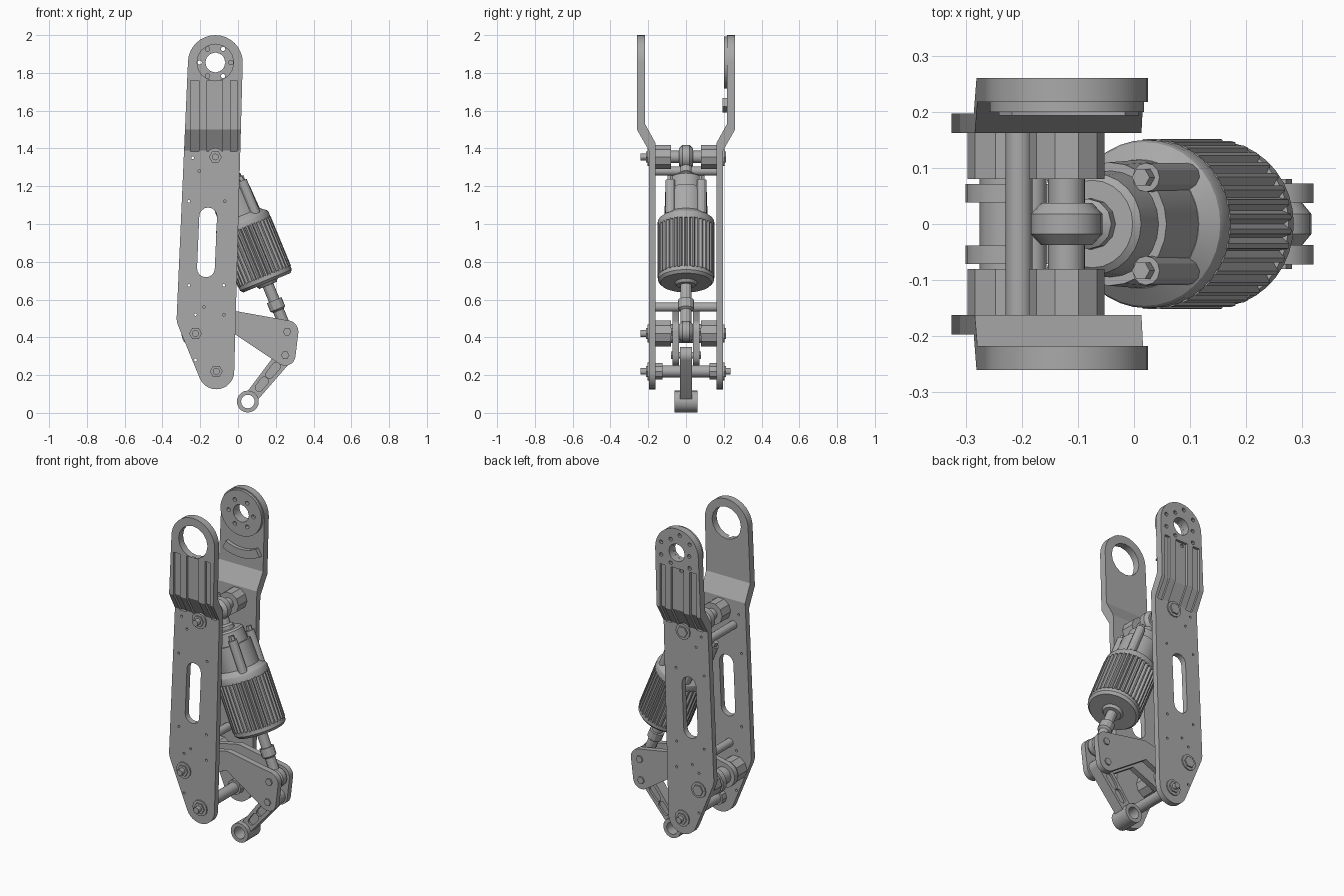
import bpy, bmesh, math
from mathutils import Matrix, Vector
from mathutils.geometry import convex_hull_2d

if "Cube" in bpy.data.objects:
    bpy.data.objects.remove(bpy.data.objects["Cube"], do_unlink=True)

metal = bpy.data.materials.new("grey_metal")
metal.use_nodes = True
metal.diffuse_color = (0.4, 0.4, 0.4, 1)
metal.node_tree.nodes["Principled BSDF"].inputs["Base Color"].default_value = (0.4, 0.4, 0.4, 1)


def finish(name, bm):
    bmesh.ops.recalc_face_normals(bm, faces=bm.faces)
    mesh = bpy.data.meshes.new(name)
    bm.to_mesh(mesh)
    bm.free()
    mesh.materials.append(metal)
    obj = bpy.data.objects.new(name, mesh)
    bpy.context.collection.objects.link(obj)
    return obj


def extrude(bm, points, direction):
    face = bm.faces.new([bm.verts.new(p) for p in points])
    out = bmesh.ops.extrude_face_region(bm, geom=[face])
    moved = [g for g in out["geom"] if isinstance(g, bmesh.types.BMVert)]
    bmesh.ops.translate(bm, verts=moved, vec=direction)


def hull(circles, n):
    pts = [Vector((x + r * math.cos(math.tau * k / n), z + r * math.sin(math.tau * k / n)))
           for x, z, r in circles for k in range(n)]
    return [pts[i] for i in convex_hull_2d(pts)]


def prisms(name, shapes, n=20):
    """Each shape is (circles, y0, y1): the hull of the circles extruded along y."""
    bm = bmesh.new()
    for circles, y0, y1 in shapes:
        extrude(bm, [(p.x, y0, p.y) for p in hull(circles, n)], (0, y1 - y0, 0))
    return finish(name, bm)


def side_strips(name, profile, spans, s):
    """A y-z profile extruded along x over each span."""
    bm = bmesh.new()
    for x0, x1 in spans:
        extrude(bm, [(x0, s * y, z) for y, z in profile], (x1 - x0, 0, 0))
    return finish(name, bm)


def boolean(obj, cutter, op="DIFFERENCE"):
    mod = obj.modifiers.new("cut", "BOOLEAN")
    mod.object, mod.operation, mod.solver = cutter, op, "EXACT"
    bpy.context.view_layer.objects.active = obj
    bpy.ops.object.modifier_apply(modifier=mod.name)
    bpy.data.objects.remove(cutter, do_unlink=True)


def lathe(name, profile, matrix, n=24, groove=0):
    """Spin (radius, height) pairs; every third column is sunk by groove."""
    bm = bmesh.new()
    rings = []
    for r, t in profile:
        ring = []
        for k in range(n):
            rr = r - (groove if k % 3 == 0 else 0)
            a = math.tau * k / n
            ring.append(bm.verts.new((rr * math.cos(a), rr * math.sin(a), t)))
        rings.append(ring)
    for a, b in zip(rings, rings[1:]):
        for k in range(n):
            j = (k + 1) % n
            bm.faces.new((a[k], a[j], b[j], b[k]))
    bm.faces.new(rings[0])
    bm.faces.new(rings[-1])
    bm.transform(matrix)
    return finish(name, bm)


# Pivot positions in x, z
HIP, TOP, KNEE, FOOT = (-0.12, 1.855), (-0.12, 1.355), (-0.225, 0.42), (-0.115, 0.22)
ROD, LINK, TIP = (0.26, 0.43), (0.25, 0.305), (0.052, 0.06)

# Side plates: outline crossed with a joggled side profile
OUTLINE = [(*HIP, 0.145), (-0.23, 0.5, 0.095), (*FOOT, 0.095)]
BEND = [(0.26, 2.1), (0.26, 1.5), (0.197, 1.39), (0.197, 0), (0.162, 0),
        (0.162, 1.43), (0.217, 1.53), (0.217, 2.1)]
RECESS = [(0.3, 1.76), (0.245, 1.76), (0.245, 1.5), (0.18, 1.385), (0.3, 1.385)]
CHANNELS = [(-0.252, -0.207), (-0.165, -0.082), (-0.04, -0.006)]
PINHOLES = [(-0.24, 1.35), (-0.205, 1.28), (-0.26, 1.12), (-0.07, 1.12), (-0.26, 0.675),
            (-0.075, 0.675), (-0.18, 0.56), (-0.225, 0.52), (-0.075, 0.52), (-0.225, 0.28)]
for s, side in ((-1, "front"), (1, "back")):
    plate = prisms(side + "_side_plate", [(OUTLINE, s * 0.1, s * 0.3)], 32)
    boolean(plate, side_strips("bend", BEND, [(-0.6, 0.4)], s), "INTERSECT")
    boolean(plate, side_strips("channels", RECESS, CHANNELS, s))
    holes = [([(-0.158, 1.04, 0.047), (-0.17, 0.765, 0.047)], s * 0.1, s * 0.3)]
    holes += [([(x, z, 0.007)], s * 0.1, s * 0.3) for x, z in PINHOLES]
    holes.append(([(*HIP, 0.097 if s < 0 else 0.053)], s * 0.1, s * 0.3))
    boolean(plate, prisms("holes", holes, 16))
    if s > 0:
        # Bolt circle through the hub, and blind sockets on the outside
        bolts = []
        for k in range(9):
            a = math.tau * k / 9 + math.pi
            r = 0.083 if k % 3 == 0 else 0.112
            bolts.append(([(HIP[0] + r * math.cos(a), HIP[1] + r * math.sin(a), 0.012)],
                          0.1 if k % 3 == 0 else 0.235, 0.3))
        boolean(plate, prisms("bolt_holes", bolts, 8))

# Hub disc on the inside of the back plate
disc = prisms("hub_disc", [([(*HIP, 0.138)], 0.2, 0.219)], 32)
cuts = [([(*HIP, 0.053)], 0.1, 0.3)]
for k in range(6):
    a = math.tau * k / 6
    cuts.append(([(HIP[0] + 0.083 * math.cos(a), HIP[1] + 0.083 * math.sin(a), 0.012)], 0.1, 0.3))
boolean(disc, prisms("disc_holes", cuts, 12))

# Curved stop block below the hub
bm = bmesh.new()
arc = [(r, math.radians(d)) for r, ds in ((0.215, range(243, 300, 8)), (0.265, range(299, 242, -8)))
       for d in ds]
extrude(bm, [(HIP[0] + r * math.cos(a), 0.193, HIP[1] + r * math.sin(a)) for r, a in arc], (0, 0.03, 0))
finish("stop_block", bm)

# Cross rods, shafts, bushings and bolts
for name, x, z in (("upper", -0.205, 1.28), ("lower", -0.18, 0.56)):
    prisms(name + "_spacer_rod", [([(x, z, 0.024)], -0.163, 0.163)], 16)
for name, (x, z), core, bush, inner, back in (("top", TOP, 0.033, 0.067, 0.08, 0.212),
                                              ("knee", KNEE, 0.05, 0.072, 0.08, 0.212),
                                              ("foot", FOOT, 0.032, 0.045, 0.125, 0.235)):
    prisms(name + "_shaft", [([(x, z, core)], -0.163, 0.163)])
    for s, side, end in ((-1, "front", 0.24), (1, "back", back)):
        prisms(f"{name}_{side}_bushing", [([(x, z, bush)], s * inner, s * 0.163)], 10)
        prisms(f"{name}_{side}_washer", [([(x, z, 0.048)], s * 0.19, s * 0.204)], 12)
        prisms(f"{name}_{side}_nut", [([(x, z, 0.034)], s * 0.2, s * 0.212)], 6)
        prisms(f"{name}_{side}_bolt_end", [([(x, z, 0.018)], s * 0.2, s * end)], 12)

# Rocker: two bent plates with pivot bolts
ELBOW = (-0.02, 0.485, 0.055)
for s, side in ((-1, "front"), (1, "back")):
    prisms(side + "_rocker_web", [([ELBOW, (*ROD, 0.06), (*LINK, 0.055)], s * 0.037, s * 0.072)])
    prisms(side + "_rocker_arm", [([ELBOW, (*KNEE, 0.075)], s * 0.038, s * 0.071)])
    for name, (x, z) in (("rod", ROD), ("link", LINK)):
        prisms(f"{side}_{name}_bolt_head", [([(x, z, 0.022)], s * 0.07, s * 0.08)], 6)
for name, (x, z) in (("rod", ROD), ("link", LINK)):
    prisms(name + "_pin", [([(x, z, 0.018)], -0.07, 0.07)], 12)

# Lower link with sunk pockets and an eye at the tip
link = prisms("lower_link", [([(*LINK, 0.045), (*TIP, 0.034)], -0.033, 0.033)])
along = Vector(TIP) - Vector(LINK)
cuts = [([(*TIP, 0.036)], -0.1, 0.1)]
for t0, t1 in ((0.24, 0.42), (0.56, 0.7)):
    a, b = Vector(LINK) + along * t0, Vector(LINK) + along * t1
    cuts += [([(*a, 0.022), (*b, 0.02)], s * 0.02, s * 0.1) for s in (-1, 1)]
boolean(link, prisms("link_cuts", cuts, 16))
eye = prisms("link_eye", [([(*TIP, 0.058)], -0.06, 0.06)])
boolean(eye, prisms("eye_hole", [([(*TIP, 0.036)], -0.1, 0.1)], 16))

# Damper, built along its own axis from the top shaft to the rocker
d = Vector((ROD[0] - TOP[0], 0, ROD[1] - TOP[1])).normalized()
y = Vector((0, 1, 0))
frame = Matrix.Translation((TOP[0], 0, TOP[1])) @ Matrix((y.cross(d), y, d)).transposed().to_4x4()
lathe("damper_neck", [(0.03, 0.03), (0.03, 0.09), (0.045, 0.1), (0.045, 0.13)], frame, 12)
lathe("damper_head", [(0.078, 0.12), (0.09, 0.13), (0.095, 0.2), (0.11, 0.2), (0.115, 0.36)], frame)
lathe("damper_collar", [(0.115, 0.34), (0.146, 0.365), (0.15, 0.375), (0.15, 0.405)], frame, 36)
lathe("finned_body", [(0.152, 0.4), (0.152, 0.685)], frame, 108, 0.014)
lathe("damper_base", [(0.148, 0.68), (0.148, 0.705), (0.135, 0.72), (0.06, 0.72), (0.05, 0.735)], frame, 36)
lathe("piston_rod", [(0.03, 0.72), (0.03, 0.82), (0.042, 0.82), (0.042, 0.87), (0.03, 0.88), (0.03, 0.97)],
      frame, 12)
for sx in (-1, 1):
    for sy in (-1, 1):
        post = frame @ Matrix.Translation((sx * 0.083, sy * 0.083, 0))
        lathe("damper_post", [(0.026, 0.17), (0.026, 0.36)], post, 12)
        lathe("post_bolt", [(0.017, 0.145), (0.017, 0.175)], post, 6)

# Ball joints at both damper ends
for name, (x, z), r in (("upper", TOP, 0.064), ("lower", ROD, 0.056)):
    turn = Matrix.Translation((x, 0, z)) @ Matrix.Rotation(math.pi / 2, 4, "X")
    lathe(name + "_ball_joint", [(r * 0.72, -0.037), (r, -0.018), (r, 0.018), (r * 0.72, 0.037)], turn, 20)

# Smooth round walls, keep edges sharp
bpy.ops.object.select_all(action="DESELECT")
for obj in bpy.context.scene.objects:
    if obj.type == "MESH" and metal.name in obj.data.materials:
        obj.select_set(True)
        bpy.context.view_layer.objects.active = obj
bpy.ops.object.shade_smooth_by_angle(angle=math.radians(25))
